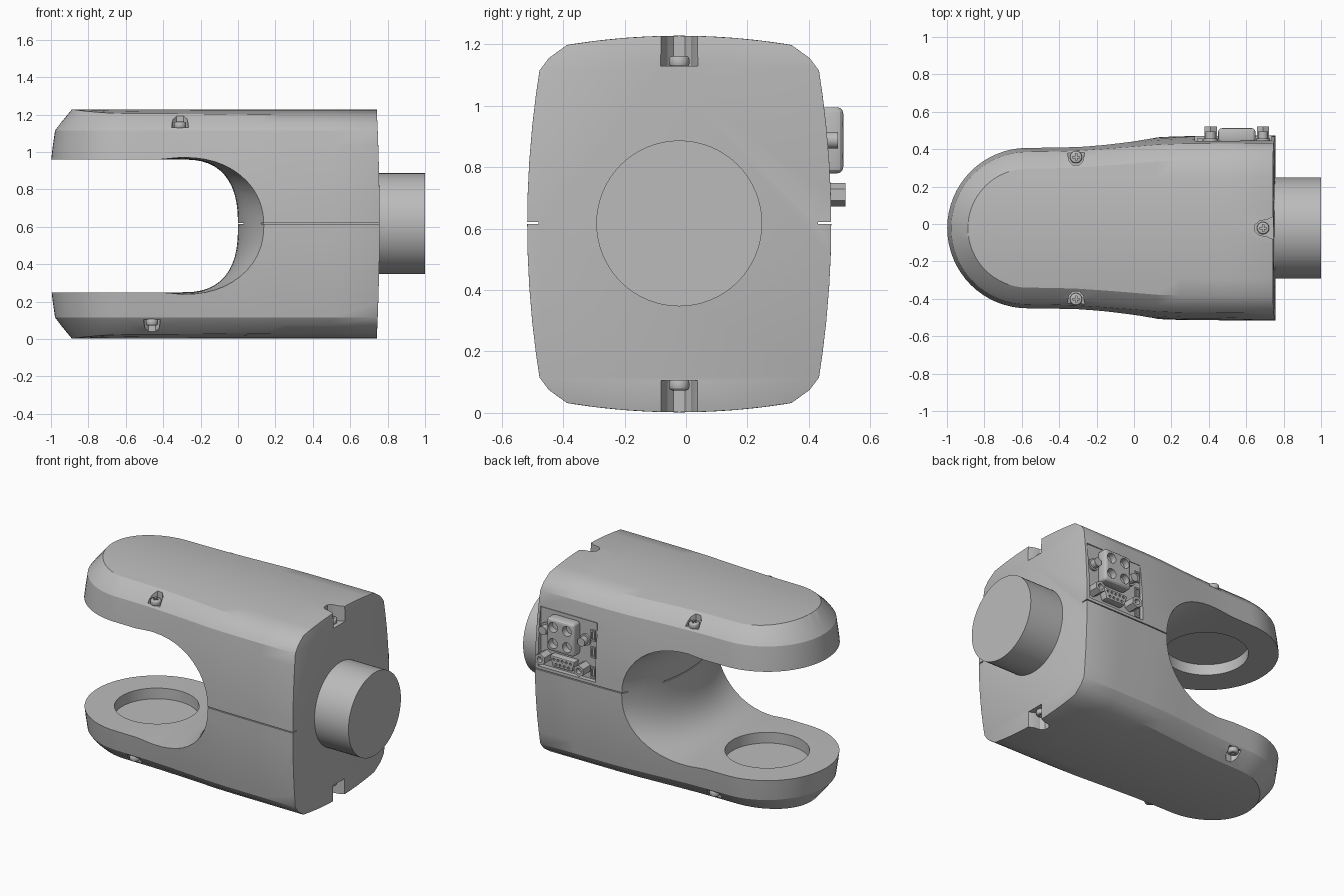
import bpy, bmesh, math
from mathutils import Matrix, Vector

old = bpy.data.objects.get("Cube")
if old:
    bpy.data.objects.remove(old)

grey = bpy.data.materials.new("plain grey")
grey.use_nodes = True
grey.diffuse_color = (0.5, 0.5, 0.5, 1)
grey.node_tree.nodes["Principled BSDF"].inputs["Base Color"].default_value = (0.5, 0.5, 0.5, 1)

CY, CZ = -0.022, 0.615      # axis of the housing
AXES = {"x": Matrix.Rotation(math.pi / 2, 4, "Y"),
        "y": Matrix.Rotation(math.pi / 2, 4, "X"),
        "z": Matrix.Identity(4)}


def finish(name, bm):
    bmesh.ops.recalc_face_normals(bm, faces=bm.faces)
    mesh = bpy.data.meshes.new(name)
    bm.to_mesh(mesh)
    bm.free()
    mesh.materials.append(grey)
    ob = bpy.data.objects.new(name, mesh)
    bpy.context.collection.objects.link(ob)
    return ob


def loft(name, loops):
    bm = bmesh.new()
    rings = [[bm.verts.new(p) for p in loop] for loop in loops]
    n = len(rings[0])
    for a, b in zip(rings, rings[1:]):
        for i in range(n):
            j = (i + 1) % n
            bm.faces.new((a[i], a[j], b[j], b[i]))
    bm.faces.new(rings[0])
    bm.faces.new(rings[-1])
    bmesh.ops.remove_doubles(bm, verts=bm.verts, dist=0.0005)
    bmesh.ops.dissolve_degenerate(bm, edges=bm.edges, dist=0.0005)
    return finish(name, bm)


def box(name, lo, hi):
    bm = bmesh.new()
    size = Vector(hi) - Vector(lo)
    bmesh.ops.create_cube(bm, size=1, matrix=Matrix.Translation((Vector(lo) + Vector(hi)) / 2)
                          @ Matrix.Diagonal(size).to_4x4())
    return finish(name, bm)


def cyl(name, loc, r, depth, axis="z", sides=32):
    bm = bmesh.new()
    bmesh.ops.create_cone(bm, cap_ends=True, segments=sides, radius1=r, radius2=r, depth=depth,
                          matrix=Matrix.Translation(loc) @ AXES[axis])
    return finish(name, bm)


def apply(ob, mod):
    bpy.context.view_layer.objects.active = ob
    bpy.ops.object.modifier_apply(modifier=mod.name)


def cut(ob, *cutters):
    for c in cutters:
        mod = ob.modifiers.new("cut", "BOOLEAN")
        mod.operation, mod.solver, mod.object = "DIFFERENCE", "EXACT", c
        apply(ob, mod)
        bpy.data.objects.remove(c)


def bevel(ob, width, angle=50, segments=2):
    mod = ob.modifiers.new("bevel", "BEVEL")
    mod.width, mod.segments, mod.angle_limit = width, segments, math.radians(angle)
    apply(ob, mod)


def smooth(ob):
    bpy.ops.object.select_all(action="DESELECT")
    ob.select_set(True)
    bpy.context.view_layer.objects.active = ob
    bpy.ops.object.shade_smooth_by_angle(angle=math.radians(28))


# Housing: sections lofted from the rounded tip to the flat end
LEVELS = [-0.54, -0.5, -0.42, -0.32, -0.2, -0.1, 0, 0.1, 0.2, 0.32, 0.42, 0.5, 0.54]


def inset(h):
    return 0.16 * h * h if abs(h) <= 0.5 else 0.04 + 0.75 * (abs(h) - 0.5)


def crown(dy):
    return 0.613 - 0.03 * (dy / 0.365) ** 2


def section(place):
    """place(inset, h) gives x and half width; the loop goes up the front and down the back."""
    front = [(*place(inset(h), h), h) for h in LEVELS]
    x, w = place(0.13, 0.6)
    top = [(x, w * k / 4, crown(w * k / 4)) for k in range(4, -5, -1)]
    loop = [(x, -w, h) for x, w, h in front]
    loop += [(x, -y, h) for x, y, h in top]
    loop += [(x, w, h) for x, w, h in reversed(front)]
    loop += [(x, y, -h) for x, y, h in top]
    return [(x, CY + y, CZ + h) for x, y, h in loop]


def tip(angle):
    return lambda d, h: (-0.57 - (0.448 - d) * math.cos(angle), (0.448 - d) * math.sin(angle))


def side(x, w):
    return lambda d, h: (x - (0.04 * h * h if x > 0.7 else 0), w - d)


loops = [section(tip(math.pi / 2 * i / 16)) for i in range(17)]
for x, w in [(-0.42, 0.45), (-0.3, 0.454), (-0.15, 0.464), (0, 0.476),
             (0.12, 0.486), (0.25, 0.491), (0.5, 0.493), (0.757, 0.495)]:
    loops.append(section(side(x, w)))
housing = loft("housing", loops)
bevel(housing, 0.008)

# Opening between the two arms, flaring towards both sides
loops = []
for k in range(-12, 13):
    dy = 0.05 * k
    t = min((dy / 0.49) ** 2, 1.4)
    p = 0.78 + 0.12 * t
    loop = [(-1.3, CZ - 0.365), (-0.42, CZ - 0.365)]
    for i in range(25):
        a = math.pi * (i / 24 - 0.5)
        c, s = max(math.cos(a), 0) ** p, abs(math.sin(a)) ** p
        loop.append((-0.3 + (0.3 + 0.14 * t) * c,
                     CZ - 0.01 + math.copysign(0.355 + 0.014 * t, a) * s))
    loop += [(-0.42, CZ + 0.345), (-1.3, CZ + 0.345)]
    loops.append([(x, CY + dy, z) for x, z in loop])
cut(housing, loft("opening_cutter", loops))

# Round sockets in the inner arm faces
for z in (0.28, 0.93):
    cut(housing, cyl("socket_cutter", (-0.57, CY, z), 0.25, 0.2, sides=64))

# Seam between the upper and lower shells
cut(housing,
    box("seam_front", (-0.1, -0.6, CZ), (0.8, -0.48, CZ + 0.006)),
    box("seam_back", (-0.1, 0.43, CZ), (0.8, 0.6, CZ + 0.006)),
    box("seam_throat", (-0.2, -0.5, CZ), (0.03, 0.45, CZ + 0.006)))

# Screw pockets: position, outward direction, and upper or lower shell
pockets = [((x, CY + s * 0.38), (0, s), up)
           for x, up in ((-0.31, True), (-0.46, False)) for s in (-1, 1)]
pockets += [((0.69, CY), (1, 0), up) for up in (True, False)]


def pocket(pos, out, z0, z1):
    o = Vector(out)
    side_dir = Vector((-o.y, o.x))
    plan = [(0.14, -0.098), (0.02, -0.045), (-0.02, -0.038), (-0.042, -0.018)]
    plan += [(a, -b) for a, b in reversed(plan)]
    pts = [Vector(pos) + o * a + side_dir * b for a, b in plan]
    return loft("pocket_cutter", [[(q.x, q.y, z) for q in pts] for z in (z0, z1)])


for n, (pos, out, up) in enumerate(pockets):
    floor = 1.13 if up else 0.105
    cut(housing, pocket(pos, out, floor, 1.3) if up else pocket(pos, out, -0.1, floor))
    d = 1 if up else -1
    screw = cyl(f"cover_screw_{n + 1}", (*pos, floor + d * 0.014), 0.033, 0.036)
    bevel(screw, 0.012, segments=3)
    x, y = pos
    tipz = floor + d * 0.032
    for a, b in ((0.018, 0.004), (0.004, 0.018)):
        cut(screw, box("slot_cutter", (x - a, y - b, tipz - 0.012), (x + a, y + b, tipz + 0.012)))
    smooth(screw)

# Recess for the connector panel at the back
cut(housing, box("panel_cutter", (0.325, 0.44, 0.64), (0.735, 0.6, 1.02)))
smooth(housing)
box("connector_panel", (0.33, 0.435, 0.645), (0.73, 0.445, 1.015))

# Round end shaft
smooth(cyl("end_shaft", (0.87, CY, CZ + 0.002), 0.27, 0.26, "x", 64))

# Four-way connector block
block = box("air_connector", (0.45, 0.435, 0.78), (0.65, 0.512, 0.995))
bevel(block, 0.02, segments=3)
cut(block, *[cyl("port_cutter", (x, 0.51, z), 0.032, 0.08, "y", 24)
             for x in (0.5, 0.6) for z in (0.835, 0.94)])
smooth(block)

# Pin connector with two rows of holes
plug = loft("pin_connector", [[(0.46, y, 0.742), (0.64, y, 0.742), (0.62, y, 0.672),
                               (0.48, y, 0.672)] for y in (0.435, 0.49)])
bevel(plug, 0.008)
cut(plug, *[cyl("pin_cutter", (0.55 + 0.03 * (i - (c - 1) / 2), 0.49, z), 0.008, 0.03, "y", 10)
            for c, z in ((5, 0.722), (4, 0.692)) for i in range(c)])
smooth(plug)

# Panel screws, hexagonal standoffs and their washers
for n, x in enumerate((0.41, 0.69)):
    smooth(cyl(f"panel_screw_{n + 1}", (x, 0.465, 0.888), 0.027, 0.06, "y", 24))
    post = cyl(f"standoff_{n + 1}", (x, 0.477, 0.71), 0.038, 0.086, "y", 6)
    cut(post, cyl("bore_cutter", (x, 0.515, 0.71), 0.018, 0.05, "y", 16))
    smooth(cyl(f"washer_{n + 1}", (x, 0.448, 0.888), 0.038, 0.02, "y", 24))

# Small side sockets on the panel
for n, z in enumerate((0.69, 0.82, 0.93)):
    port = box(f"side_socket_{n + 1}", (0.337, 0.435, z - 0.035), (0.37, 0.456, z + 0.035))
    cut(port, box("slot_cutter", (0.345, 0.447, z - 0.025), (0.362, 0.48, z + 0.025)))
